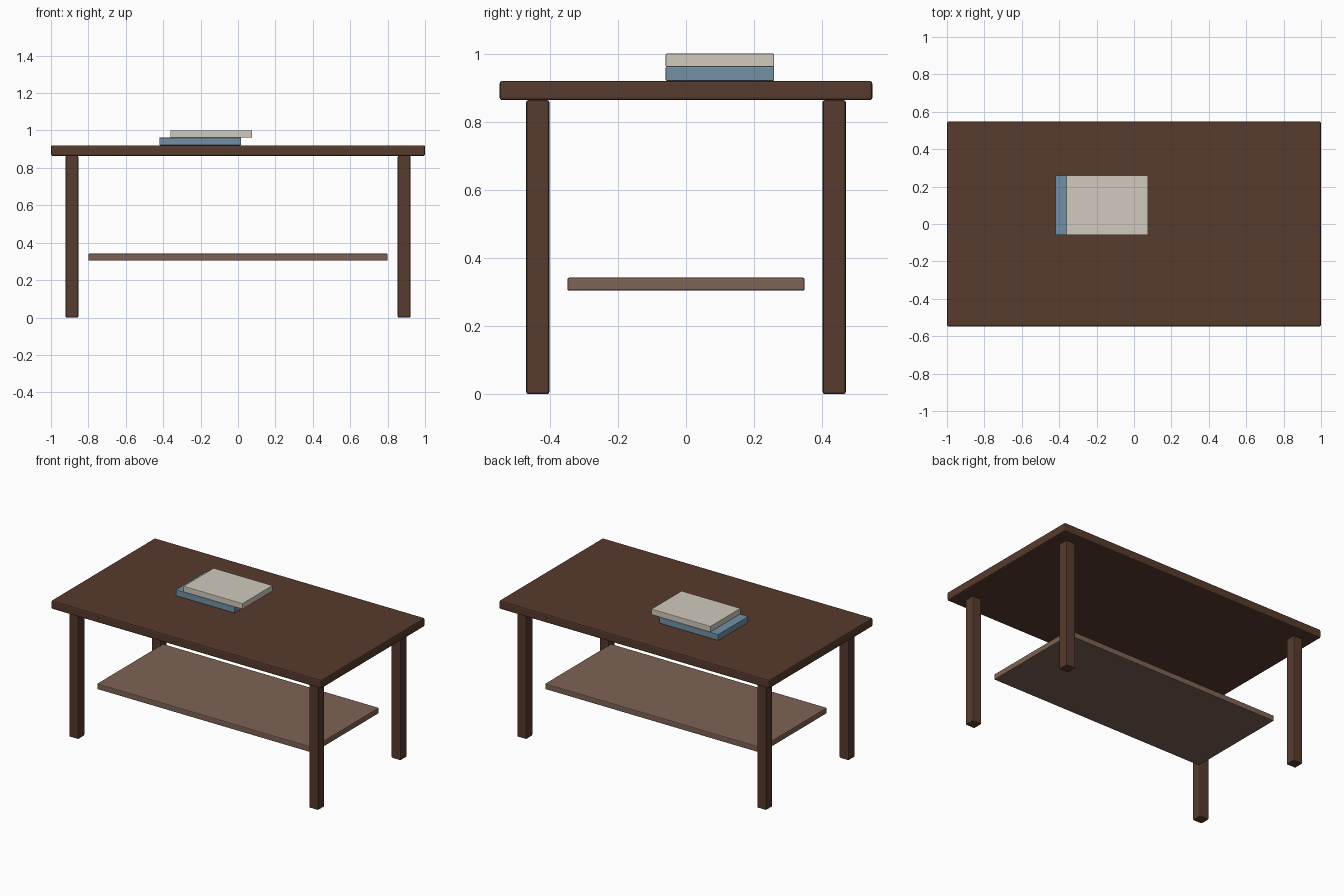
import bpy

if "Cube" in bpy.data.objects:
    bpy.data.objects.remove(bpy.data.objects["Cube"])


def material(name, rgb):
    m = bpy.data.materials.new(name)
    m.diffuse_color = (*rgb, 1)
    m.use_nodes = True
    m.node_tree.nodes["Principled BSDF"].inputs["Base Color"].default_value = m.diffuse_color
    return m


def box(name, lo, hi, mat, bevel):
    """Softly bevelled box between two corners."""
    centre = [(a + b) / 2 for a, b in zip(lo, hi)]
    bpy.ops.mesh.primitive_cube_add(size=1, location=centre)
    ob = bpy.context.object
    ob.name = name
    ob.scale = [b - a for a, b in zip(lo, hi)]
    bpy.ops.object.transform_apply(location=False, rotation=False, scale=True)
    mod = ob.modifiers.new("Bevel", "BEVEL")
    mod.width = bevel
    mod.segments = 2
    ob.data.materials.append(mat)
    return ob


dark_wood = material("dark_wood", (0.095, 0.043, 0.027))
light_wood = material("light_wood", (0.21, 0.125, 0.09))
blue = material("blue_cover", (0.17, 0.28, 0.375))
cream = material("cream_cover", (0.64, 0.59, 0.51))

# Table top and lower shelf
box("table_top", (-1, -0.548, 0.864), (1, 0.548, 0.921), dark_wood, 0.008)
box("lower_shelf", (-0.8, -0.349, 0.304), (0.8, 0.349, 0.342), light_wood, 0.005)

# Four square legs
for side, sx in (("left", -1), ("right", 1)):
    for end, sy in (("front", -1), ("back", 1)):
        x, y, h = sx * 0.888, sy * 0.436, 0.034
        box(f"{end}_{side}_leg", (x - h, y - h, 0), (x + h, y + h, 0.864), dark_wood, 0.006)

# Two stacked books
box("lower_book", (-0.42, -0.06, 0.921), (0.017, 0.259, 0.962), blue, 0.003)
box("upper_book", (-0.362, -0.06, 0.962), (0.075, 0.259, 1.001), cream, 0.003)
